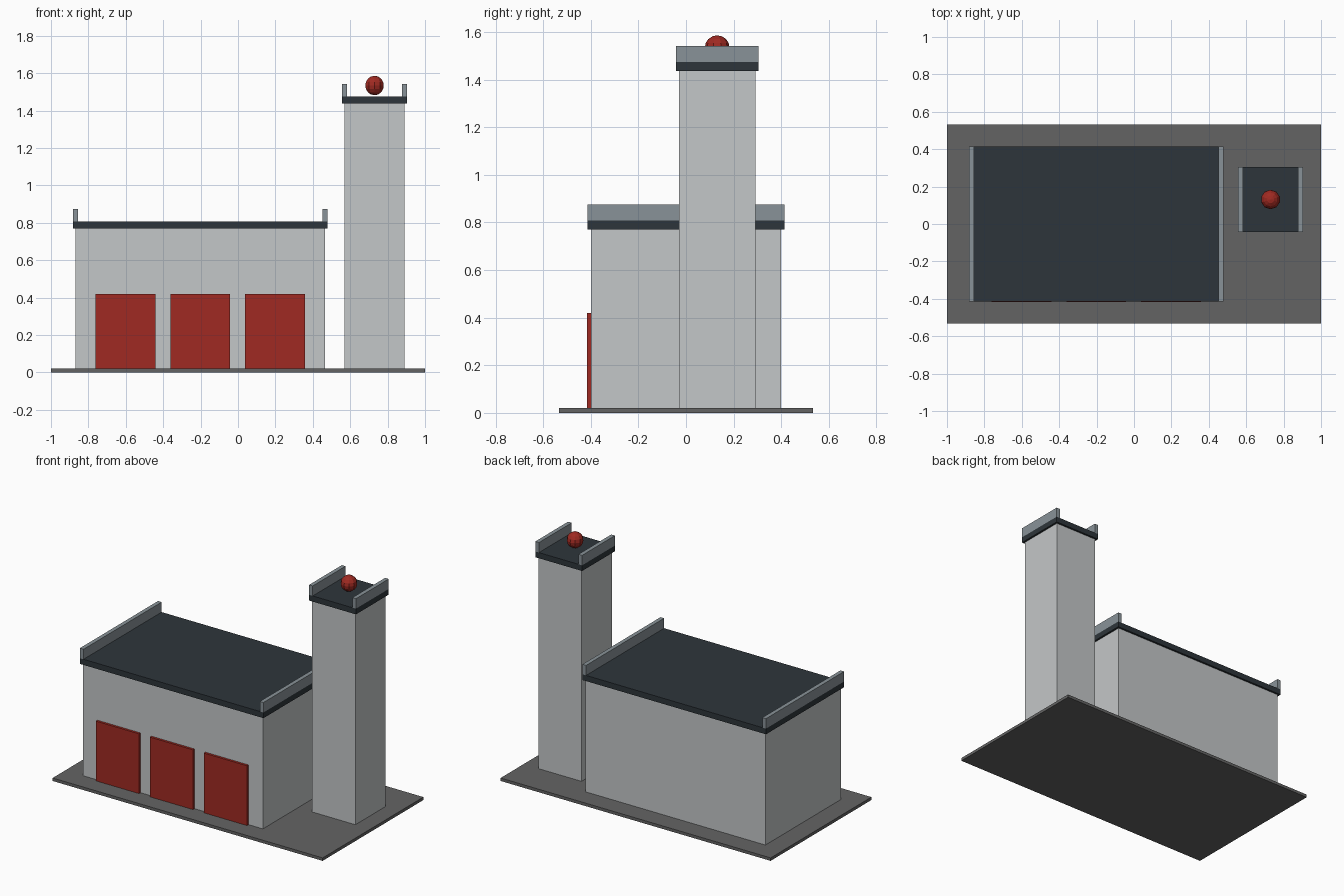
import bpy

cube = bpy.data.objects.get("Cube")
if cube:
    bpy.data.objects.remove(cube, do_unlink=True)


def material(name, color):
    mat = bpy.data.materials.new(name)
    mat.use_nodes = True
    rgba = (*color, 1)
    mat.diffuse_color = rgba
    mat.node_tree.nodes["Principled BSDF"].inputs["Base Color"].default_value = rgba
    return mat


WALL = material("pale_wall", (0.55, 0.57, 0.58))
ROOF = material("dark_slate", (0.027, 0.036, 0.043))
TRIM = material("grey_trim", (0.25, 0.29, 0.315))
RED = material("signal_red", (0.35, 0.023, 0.016))
PAVING = material("asphalt", (0.127, 0.127, 0.127))


def box(name, center, size, bottom, top, mat):
    """Box given by its plan centre, plan size and height range."""
    bpy.ops.mesh.primitive_cube_add(size=1, location=(*center, (bottom + top) / 2))
    obj = bpy.context.object
    obj.name = name
    obj.scale = (*size, top - bottom)
    bpy.ops.object.transform_apply(location=False, rotation=False, scale=True)
    obj.data.materials.append(mat)
    return obj


def building(name, center, size, wall_top):
    """Walls, overhanging flat roof and a parapet along each side edge."""
    x, y = center
    overhang, rail = 0.027, 0.027
    roof_size = (size[0] + overhang, size[1] + overhang)
    roof_top = wall_top + 0.038
    box(name + "_walls", center, size, GROUND, wall_top, WALL)
    box(name + "_roof", center, roof_size, wall_top, roof_top, ROOF)
    for side, sign in (("left", 1), ("right", -1)):
        edge = x + sign * (roof_size[0] - rail) / 2
        box(f"{name}_{side}_parapet", (edge, y), (rail, roof_size[1]),
            roof_top, roof_top + 0.067, TRIM)


GROUND = 0.02
HALL = (-0.202, 0)
TOWER = (0.73, 0.131)

# Paved base
box("ground_slab", (0, 0), (2, 1.066), 0, GROUND, PAVING)

# Main hall and tower
building("hall", HALL, (1.333, 0.8), 0.77)
building("tower", TOWER, (0.32, 0.32), 1.437)

# Garage doors
for i, place in enumerate(("right", "middle", "left")):
    box(place + "_garage_door", (HALL[0] + (i - 1) * 0.4, -0.406),
        (0.32, 0.02), GROUND, 0.42, RED)

# Beacon above the tower roof
bpy.ops.mesh.primitive_uv_sphere_add(segments=10, ring_count=8, radius=0.052,
                                     location=(*TOWER, 1.534))
beacon = bpy.context.object
beacon.name = "beacon"
beacon.data.materials.append(RED)
